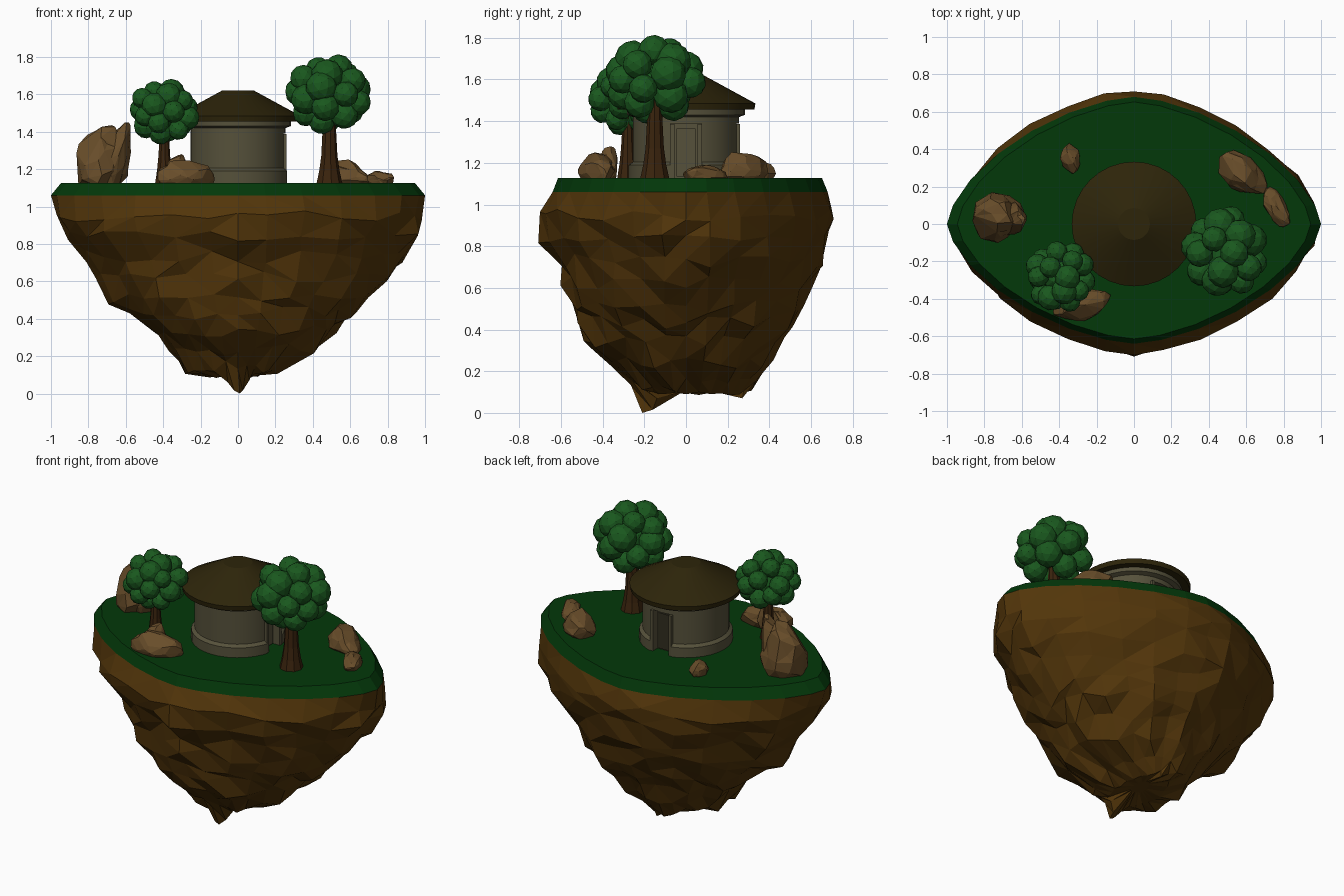
import bpy, bmesh, math, random
from mathutils import Vector, Matrix, noise

if "Cube" in bpy.data.objects:
    bpy.data.objects.remove(bpy.data.objects["Cube"])

random.seed(7)


def material(name, rgb):
    m = bpy.data.materials.new(name)
    m.diffuse_color = (*rgb, 1)
    m.use_nodes = True
    m.node_tree.nodes["Principled BSDF"].inputs["Base Color"].default_value = m.diffuse_color
    return m


EARTH = material("earth", (0.085, 0.036, 0.003))
GRASS = material("grass", (0.001, 0.040, 0.003))
LEAF = material("leaf", (0.010, 0.098, 0.013))
BARK = material("bark", (0.042, 0.017, 0.004))
STONE = material("stone", (0.14, 0.075, 0.023))
WALL = material("wall", (0.092, 0.082, 0.043))
ROOF = material("roof", (0.026, 0.018, 0.003))
DOOR = material("door", (0.03, 0.026, 0.014))


def finish(bm, name, mat, smooth=False):
    bmesh.ops.recalc_face_normals(bm, faces=bm.faces)
    me = bpy.data.meshes.new(name)
    bm.to_mesh(me)
    bm.free()
    ob = bpy.data.objects.new(name, me)
    bpy.context.collection.objects.link(ob)
    me.materials.append(mat)
    if smooth:
        bpy.context.view_layer.objects.active = ob
        ob.select_set(True)
        bpy.ops.object.shade_smooth_by_angle(angle=math.radians(22))
        ob.select_set(False)
    return ob


def oval(z, x0, x1, y0, y1, p, n):
    """Ring with separate reach to left, right, front, back; p < 2 gives pointed ends."""
    pts = []
    for i in range(n):
        c, s = math.cos(math.tau * i / n), math.sin(math.tau * i / n)
        pts.append(Vector(((x1 if c > 0 else -x0) * abs(c) ** (2 / p),
                           (y1 if s > 0 else -y0) * abs(s) ** (2 / p), z)))
    return pts


def loft(rings):
    bm = bmesh.new()
    vs = [[bm.verts.new(p) for p in r] for r in rings]
    for a, b in zip(vs, vs[1:]):
        for i in range(len(a)):
            j = (i + 1) % len(a)
            bm.faces.new((a[i], a[j], b[j], b[i]))
    bm.faces.new(vs[0])
    bm.faces.new(vs[-1])
    return bm


def lathe(name, mat, profile, n, at=(0, 0, 0), smooth=False):
    rings = [[Vector((r * math.cos(math.tau * i / n) + at[0],
                      r * math.sin(math.tau * i / n) + at[1], z + at[2]))
              for i in range(n)] for r, z in profile]
    return finish(loft(rings), name, mat, smooth)


def box(name, mat, center, size, spin):
    bm = bmesh.new()
    m = Matrix.Rotation(spin, 4, 'Z') @ Matrix.Translation(center) @ Matrix.Diagonal((*size, 1))
    bmesh.ops.create_cube(bm, size=1, matrix=m)
    return finish(bm, name, mat)


# Island rock: (z, left, right, front, back, pointedness)
N = 28
LEVELS = [(1.06, 1, 1, .64, .68, 1.57), (.95, .98, .985, .70, .715, 1.65),
          (.84, .95, .955, .69, .69, 1.65), (.73, .83, .89, .60, .67, 1.7),
          (.62, .75, .81, .58, .61, 1.72), (.51, .69, .70, .56, .57, 1.78),
          (.43, .58, .63, .53, .53, 1.8), (.34, .45, .53, .48, .47, 1.85),
          (.24, .38, .44, .36, .41, 1.9), (.14, .29, .22, .27, .33, 2),
          (.095, .15, .11, .20, .27, 2)]
rings = []
for k, lv in enumerate(LEVELS):
    ring = oval(*lv, N)
    if k:
        amp = .01 if k == 1 else .037
        for p in ring:
            f = 1 + amp * random.uniform(-1.2, 1) + amp * noise.noise(p * 5)
            p.x, p.y = p.x * f, p.y * f
            p.z += random.uniform(-1, 1) * (.035 if k < len(LEVELS) - 1 else .012)
    rings.append(ring)
tip = N * 3 // 4                                   # hanging tip at the front
for k, (x, y, z) in {-2: (-.055, -.18, .06), -1: (-.02, -.21, .015), 0: (.01, -.21, 0),
                     1: (.025, -.16, .015), 2: (.06, -.14, .07)}.items():
    rings[-1][tip + k] = Vector((x, y, z))
rings[-1][N // 4] = Vector((.02, .27, .07))
rings.append([Vector((p.x * .3, p.y * .3 + .04, .105)) for p in rings[-1]])
bm = loft(rings)
bmesh.ops.triangulate(bm, faces=[f for f in bm.faces if f.calc_center_median().z < 1.05])
finish(bm, "island_rock", EARTH)

# Grass cap with a sloped edge
rim = oval(1.06, 1, 1, .64, .68, 1.57, N)
lip = [Vector((p.x * .945, p.y * .96, 1.127)) for p in rim]
finish(loft([rim, lip]), "grass_cap", GRASS)

# Round hut: walls, plinth and top band as one turned profile, then door niches
wall = lathe("hut_wall", WALL, [(.275, 1.12), (.275, 1.19), (.255, 1.205), (.255, 1.42),
                                (.283, 1.43), (.283, 1.465)], 32, smooth=True)
for i, (spin, leaf) in enumerate(((0, WALL), (math.pi / 2, DOOR))):
    cut = box(f"niche_cutter_{i}", WALL, (.28, 0, 1.255), (.14, .15, .27), spin)
    cut.hide_render = True
    cut.display_type = 'WIRE'
    mod = wall.modifiers.new("niche", 'BOOLEAN')
    mod.operation, mod.solver, mod.object = 'DIFFERENCE', 'EXACT', cut
    box(f"door_{i}", leaf, (.21, 0, 1.25), (.02, .09, .23), spin)
    for s in (-1, 1):
        box(f"door_post_{i}_{s}", WALL, (.235, s * .066, 1.255), (.05, .02, .265), spin)

# Roof cone with a flat cap
lathe("hut_roof", ROOF, [(.25, 1.455), (.328, 1.455), (.333, 1.485), (.085, 1.62)],
      32, smooth=True)


# Trees: flared trunk and a crown of faceted balls
def tree(name, x, y, base, trunk_top, center_z, reach, ball, count):
    lathe(name + "_trunk", BARK, [(base, 1.12), (base * .78, 1.19), (base * .62, 1.27),
                                  (base * .45, trunk_top)], 9, (x, y, 0))
    bm = bmesh.new()
    for i in range(count):
        h = 1 - 2 * (i + .5) / count
        w = math.sqrt(1 - h * h)
        a = i * 2.39996 + random.uniform(-.25, .25)
        r = ball * random.uniform(.85, 1.12)
        d = Vector((w * math.cos(a) * (reach[0] - r), w * math.sin(a) * (reach[1] - r),
                    h * (reach[2] - r) * 1.03))
        m = Matrix.Translation(Vector((x, y, center_z)) + d) @ Matrix.Rotation(a, 4, 'X')
        bmesh.ops.create_icosphere(bm, subdivisions=2, radius=r, matrix=m)
    bmesh.ops.create_icosphere(bm, subdivisions=2, radius=min(reach) - ball * 1.3,
                               matrix=Matrix.Translation((x, y, center_z)))
    finish(bm, name + "_crown", LEAF)


tree("large_tree", .487, -.15, .072, 1.5, 1.6, (.24, .25, .217), .08, 21)
tree("small_tree", -.395, -.28, .052, 1.42, 1.507, (.198, .2, .178), .064, 21)


# Boulders: chiselled, leaning, flattened onto the grass
def boulder(name, center, size, spin=0, lean=(0, 0), seed=0, cut=-.55):
    bm = bmesh.new()
    bmesh.ops.create_icosphere(bm, subdivisions=3, radius=1)
    for v in bm.verts:
        d = v.co.copy()
        v.co *= 1 + .3 * noise.noise(d * 1.4 + Vector((seed * 3.7, 1, 2)))
        for k in range(9):                          # planar chisel cuts
            q = Vector((math.sin(k * 5 + seed), math.cos(k * 3 + seed * 2),
                        math.sin(k * 2 + seed * 3))).normalized()
            over = v.co.dot(q) - .86
            if over > 0:
                v.co -= q * over
    lo, hi = [[f(v.co[i] for v in bm.verts) for i in range(3)] for f in (min, max)]
    for v in bm.verts:
        u = Vector([(v.co[i] - lo[i]) / (hi[i] - lo[i]) * 2 - 1 for i in range(3)])
        t = (max(u.z, cut) - cut) / (1 - cut)
        p = Matrix.Rotation(spin, 3, 'Z') @ Vector((u.x * size[0], u.y * size[1], 0))
        v.co = (center[0] + p.x + lean[0] * (t - .5), center[1] + p.y + lean[1] * (t - .5),
                1.115 + t * size[2])
    ob = finish(bm, name, STONE)
    ob.modifiers.new("facets", 'DECIMATE').ratio = .3


boulder("tall_boulder", (-.72, .04), (.145, .135, .32), 0, (.04, .02), 3, -.6)
boulder("tall_boulder_top", (-.65, .03), (.08, .09, .335), 0, (.09, 0), 5, -.4)
boulder("front_boulder", (-.285, -.43), (.16, .085, .135), .25, (-.03, .02), 2)
boulder("front_boulder_peak", (-.33, -.38), (.07, .05, .165), .3, (.02, .02), 6)
boulder("right_boulder", (.58, .265), (.155, .095, .135), -.75, (0, 0), 3)
boulder("right_small_boulder", (.76, .09), (.115, .055, .075), -1.05, (0, 0), 4)
boulder("back_boulder", (-.34, .35), (.055, .08, .09), .3, (0, 0), 5)
